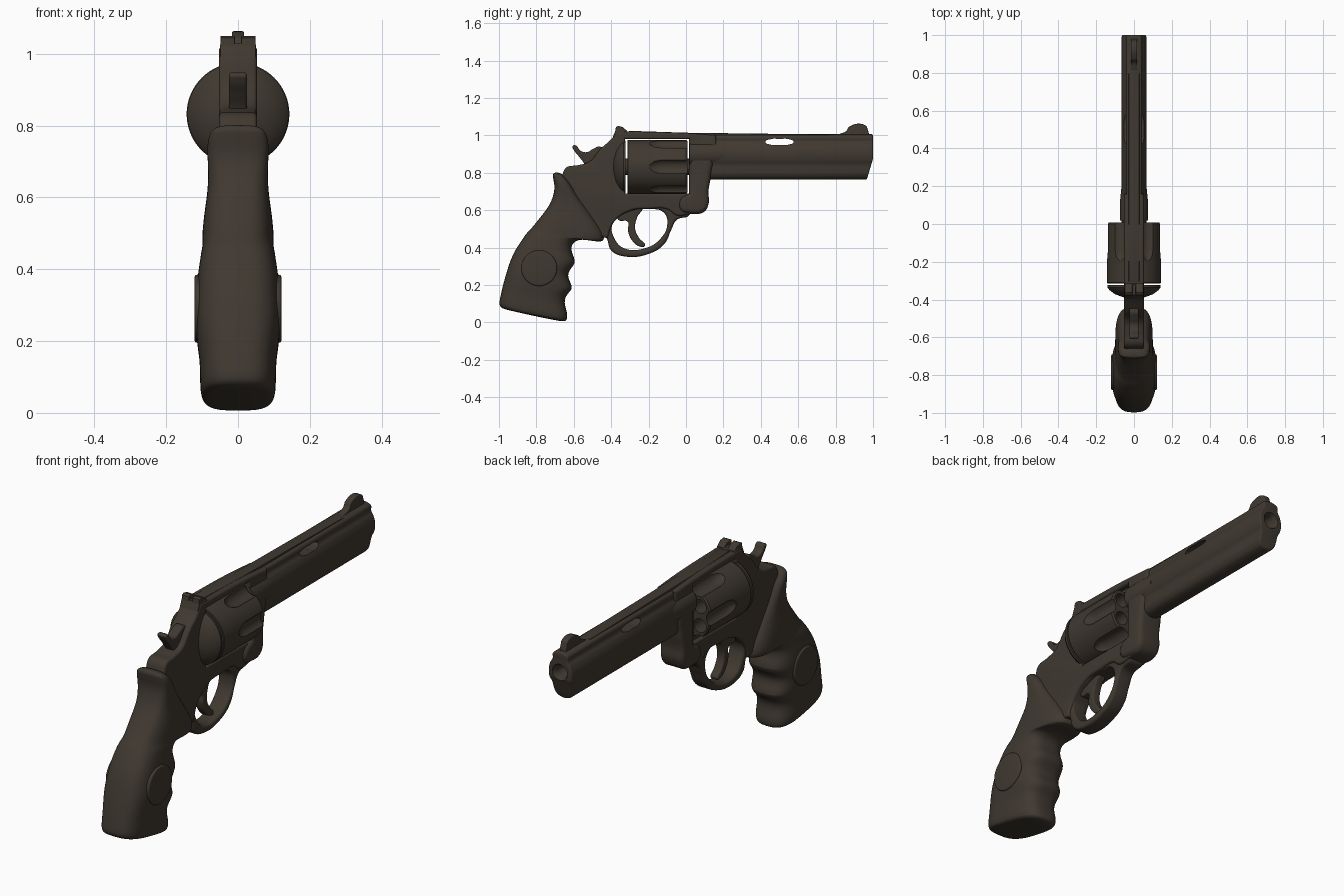
import bpy, bmesh, math
from mathutils import Matrix

if "Cube" in bpy.data.objects:
    bpy.data.objects.remove(bpy.data.objects["Cube"])

steel = bpy.data.materials.new("dark_brown_steel")
steel.diffuse_color = (0.05, 0.04, 0.03, 1)
steel.use_nodes = True
steel.node_tree.nodes["Principled BSDF"].inputs["Base Color"].default_value = steel.diffuse_color
SIDE = Matrix(((0, 0, 1, 0), (1, 0, 0, 0), (0, 1, 0, 0), (0, 0, 0, 1)))    # drawn in y,z
FRONT = Matrix(((1, 0, 0, 0), (0, 0, -1, 0), (0, 1, 0, 0), (0, 0, 0, 1)))  # drawn in x,z
CZ = 0.832  # drum axis height


def add(name, bm, angle=35):
    bmesh.ops.remove_doubles(bm, verts=bm.verts, dist=0.0002)
    bmesh.ops.recalc_face_normals(bm, faces=bm.faces)
    me = bpy.data.meshes.new(name)
    bm.to_mesh(me)
    bm.free()
    me.materials.clear()
    me.materials.append(steel)
    ob = bpy.data.objects.new(name, me)
    bpy.context.collection.objects.link(ob)
    smooth(ob, angle)
    return ob


def select(ob):
    bpy.ops.object.select_all(action='DESELECT')
    ob.select_set(True)
    bpy.context.view_layer.objects.active = ob


def smooth(ob, angle=35):
    select(ob)
    bpy.ops.object.shade_smooth_by_angle(angle=math.radians(angle))


def plate(name, loops, half, bevel=0.0, x=0.0, matrix=SIDE, offset=(0, 0, 0)):
    """Filled outline with holes, thickened; points with a third entry are sharp."""
    cu = bpy.data.curves.new(name, 'CURVE')
    cu.dimensions, cu.fill_mode, cu.resolution_u = '2D', 'BOTH', 8
    cu.extrude, cu.bevel_depth, cu.bevel_resolution, cu.offset = half - bevel, bevel, 3, -bevel
    for pts in loops:
        sp = cu.splines.new('BEZIER')
        sp.bezier_points.add(len(pts) - 1)
        sp.use_cyclic_u = True
        for bp, p in zip(sp.bezier_points, pts):
            bp.co = (p[0], p[1], 0)
            bp.handle_left_type = bp.handle_right_type = 'VECTOR' if len(p) > 2 else 'AUTO'
    tmp = bpy.data.objects.new(name + "_outline", cu)
    bpy.context.collection.objects.link(tmp)
    bpy.context.view_layer.update()
    me = bpy.data.meshes.new_from_object(tmp.evaluated_get(bpy.context.evaluated_depsgraph_get()))
    bpy.data.objects.remove(tmp)
    bm = bmesh.new()
    bm.from_mesh(me)
    bpy.data.meshes.remove(me)
    bm.transform(Matrix.Translation((x + offset[0], offset[1], offset[2])) @ matrix)
    return add(name, bm)


def lathe(name, prof, cx=0.0, cz=CZ, seg=64):
    """Revolve (radius, y) points around a y-parallel axis."""
    bm = bmesh.new()
    vs = [bm.verts.new((r, y, 0)) for r, y in prof]
    es = [bm.edges.new(e) for e in zip(vs, vs[1:])]
    bmesh.ops.spin(bm, geom=vs + es, cent=(0, 0, 0), axis=(0, 1, 0),
                   angle=2 * math.pi, steps=seg, use_merge=True)
    bm.transform(Matrix.Translation((cx, 0, cz)))
    return add(name, bm)


def cut(ob, cutter):
    cutter.hide_render = True
    mod = ob.modifiers.new("cut", 'BOOLEAN')
    mod.operation, mod.solver, mod.object = 'DIFFERENCE', 'EXACT', cutter
    select(ob)
    bpy.ops.object.modifier_move_to_index(modifier="cut", index=0)
    bpy.ops.object.modifier_apply(modifier="cut")
    bpy.data.objects.remove(cutter)


def box(y0, y1, z0, z1):
    return [(y0, z0, 1), (y1, z0, 1), (y1, z1, 1), (y0, z1, 1)]


# frame with drum window
plate("frame", [[(-.37, 1.022, 1), (0, 1.012), (.16, 1.0, 1), (.165, .9, 1), (.13, .87, 1),
                 (.13, .765, 1), (.12, .70), (.12, .63), (.095, .59), (.02, .578), (-.05, .572),
                 (-.1, .605), (-.2, .607), (-.3, .597), (-.39, .53), (-.42, .45, 1), (-.46, .46, 1),
                 (-.6, .6), (-.665, .7), (-.66, .79), (-.64, .828), (-.58, .84), (-.515, .86),
                 (-.46, .925), (-.395, .985)],
                box(-.325, .017, .688, .981)], .053, .012)

# crane block and barrel shank in front of the drum
plate("crane_block", [[(.019, .9, 1), (.13, .9), (.132, .78), (.12, .7), (.12, .63), (.095, .592),
                       (.02, .582), (-.03, .6), (-.03, .66), (.019, .69, 1)]], .066, .025)
lathe("barrel_shank", [(0, .018), (.074, .018), (.074, .12), (.066, .2), (0, .2)], cz=.9)

# trigger guard
plate("trigger_guard", [[(-.44, .5), (-.42, .44), (-.40, .385), (-.33, .353), (-.195, .368),
                         (-.115, .42), (-.078, .497), (-.05, .548), (.02, .578), (0, .64),
                         (-.2, .65), (-.4, .6)],
                        [(-.393, .524), (-.3, .594), (-.195, .606), (-.12, .588), (-.1, .524),
                         (-.14, .444), (-.22, .396), (-.33, .396), (-.38, .444)]], .043, .014)

# trigger
plate("trigger", [[(-.37, .62), (-.362, .548), (-.312, .538), (-.31, .49), (-.29, .44), (-.245, .405),
                   (-.22, .41), (-.25, .45), (-.272, .5), (-.262, .56), (-.235, .62)]], .022, .008)

# hammer
plate("hammer", [[(-.607, .942), (-.59, .947), (-.565, .918), (-.53, .91), (-.5, .925), (-.46, .94),
                  (-.42, .9), (-.45, .8), (-.52, .8), (-.545, .85), (-.575, .89), (-.602, .925)]],
      .025, .008)

# recoil shield behind the drum
lathe("recoil_shield", [(0, -.324), (.14, -.324), (.141, -.335), (.13, -.35), (.1, -.372),
                        (.05, -.39), (0, -.395)])

# drum with flutes and chambers
drum = lathe("drum", [(0, -.314), (.14, -.314), (.143, -.311), (.143, .0), (.137, .008), (0, .008)], seg=96)
for i in range(6):
    a, b = math.radians(60 * i), math.radians(60 * i + 30)
    cut(drum, lathe("flute_cutter", [(0, -.2), (.02, -.194), (.036, -.17), (.043, -.135), (.043, .05), (0, .05)],
                    .161 * math.cos(a), CZ + .161 * math.sin(a), 32))
    cut(drum, lathe("chamber_cutter", [(0, -.15), (.034, -.15), (.034, .05), (0, .05)],
                    .096 * math.cos(b), CZ + .096 * math.sin(b), 32))
smooth(drum)
lathe("drum_axle", [(0, -.34), (.045, -.34), (.045, .03), (0, .03)], seg=32)

# barrel with lower lug, muzzle raked back at the bottom
half = [(.032, 1.0), (.042, .992), (.043, .967), (.056, .943), (.065, .905), (.061, .868),
        (.052, .842), (.05, .815), (.046, .79), (.028, .77)]
barrel = plate("barrel", [half + [(-x, z) for x, z in reversed(half)]], .44, .008,
               matrix=FRONT, offset=(0, .56, 0))
for v in barrel.data.vertices:
    if v.co.y > .8:
        v.co.y -= .3 * max(0, .875 - v.co.z)
cut(barrel, lathe("bore_cutter", [(0, .6), (.03, .6), (.03, .975), (.046, 1.01), (0, 1.01)], cz=.905, seg=48))
cut(barrel, plate("vent_cutter", [[(.425, .965), (.45, .951), (.5, .949), (.55, .951), (.575, .965),
                                   (.55, .979), (.5, .981), (.45, .979)]], .2))
smooth(barrel)

# sights
plate("front_sight", [[(.80, .99, 1), (.81, 1.002), (.855, 1.022), (.873, 1.047), (.96, 1.053),
                       (.972, 1.03), (.982, .99, 1)]], .017, .004)
plate("top_rib", [[(-.36, 1.0, 1), (-.3, 1.024, 1), (.0, 1.014, 1), (.8, 1.004, 1), (.8, .99, 1)]], .028, .003)
plate("rear_sight_base", [[(-.392, .99, 1), (-.376, 1.028, 1), (-.32, 1.028, 1), (-.29, .99, 1)]], .05, .004)
for s, side in ((1, "right"), (-1, "left")):
    plate("rear_sight_ear_" + side, [[(-.382, 1.0, 1), (-.375, 1.044, 1), (-.362, 1.05, 1), (-.34, 1.045, 1),
                                      (-.315, 1.024, 1), (-.31, 1.0, 1)]], .02, .003, x=s * .029)

# grip: sections given as back y,z / front y,z / half width
rows = [(-.70, .803, -.67, .80, .05), (-.717, .792, -.645, .775, .082), (-.70, .73, -.61, .735, .087),
        (-.708, .68, -.585, .684, .083), (-.73, .625, -.535, .62, .084), (-.765, .58, -.485, .55, .093),
        (-.805, .53, -.435, .475, .1), (-.83, .50, -.435, .425, .1), (-.85, .48, -.505, .437, .1),
        (-.865, .46, -.572, .447, .102), (-.885, .43, -.612, .42, .106), (-.915, .385, -.614, .375, .113),
        (-.94, .33, -.582, .32, .118), (-.953, .29, -.623, .283, .119), (-.965, .25, -.636, .24, .118),
        (-.982, .19, -.596, .182, .114), (-.988, .16, -.64, .15, .108), (-.997, .12, -.653, .105, .106),
        (-1.0, .095, -.632, .05, .106), (-.988, .076, -.634, .008, .102), (-.955, .066, -.66, .001, .08)]
bm = bmesh.new()
rings, n = [], 28
for by, bz, fy, fz, w in rows:
    ring = []
    for k in range(n):
        c, s = math.cos(2 * math.pi * k / n), math.sin(2 * math.pi * k / n)
        u = math.copysign(abs(c) ** .66, c) * .5 + .5
        x = w * math.copysign(abs(s) ** .66, s)
        ring.append(bm.verts.new((x, by + (fy - by) * u, bz + (fz - bz) * u)))
    rings.append(ring)
for r0, r1 in zip(rings, rings[1:]):
    for k in range(n):
        bm.faces.new((r0[k], r0[(k + 1) % n], r1[(k + 1) % n], r1[k]))
bm.faces.new(rings[0])
bm.faces.new(rings[-1])
grip = add("grip", bm, 60)
sub = grip.modifiers.new("round", 'SUBSURF')
sub.levels = sub.render_levels = 2

# round palm swell on both sides of the grip
swell = [(-.785 + .095 * math.cos(t * math.pi / 6), .29 + .095 * math.sin(t * math.pi / 6)) for t in range(12)]
plate("palm_swell", [swell], .121, .008)
